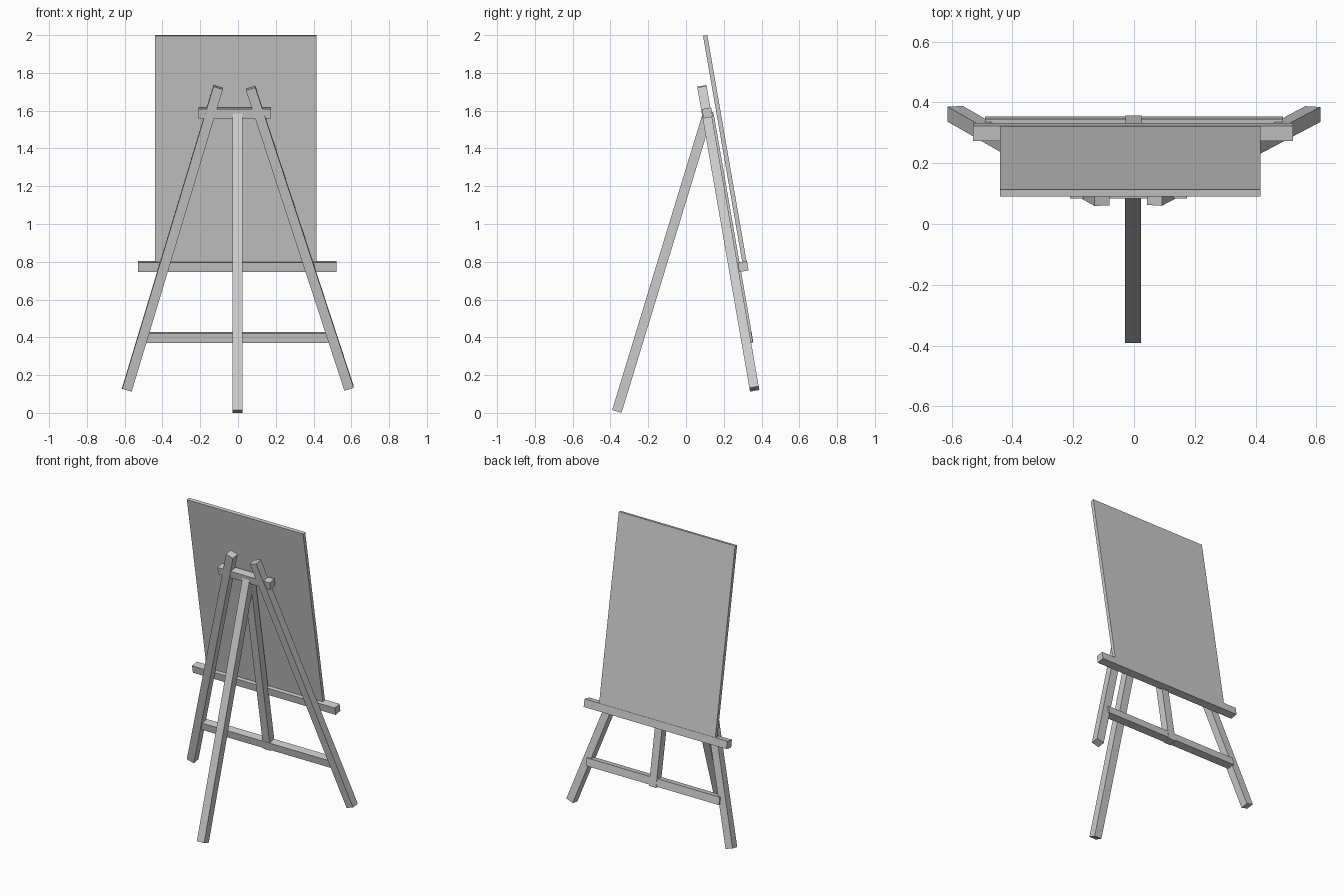
import bpy
import bmesh
from mathutils import Vector, Matrix

if "Cube" in bpy.data.objects:
    bpy.data.objects.remove(bpy.data.objects["Cube"])

SLOPE = 0.1733                              # backward lean of the easel frame
FRAME_N = Vector((0, 1, SLOPE)).normalized()


def lean(x, z, dy=0.0):
    """Point on the leaning frame plane, moved dy towards the picture side."""
    return Vector((x, 0.362 - (z - 0.126) * SLOPE + dy, z))


def beam(name, a, b, width, depth, normal=FRAME_N):
    """Rectangular bar from a to b; depth is measured along the normal."""
    axis = (b - a).normalized()
    n = (normal - axis * normal.dot(axis)).normalized()
    side = n.cross(axis)
    rot = Matrix((side, n, axis)).transposed().to_4x4()
    mat = Matrix.Translation((a + b) / 2) @ rot @ Matrix.Diagonal(
        (width, depth, (b - a).length, 1))
    bm = bmesh.new()
    bmesh.ops.create_cube(bm, size=1, matrix=mat)
    bmesh.ops.recalc_face_normals(bm, faces=bm.faces)
    mesh = bpy.data.meshes.new(name)
    bm.to_mesh(mesh)
    bm.free()
    obj = bpy.data.objects.new(name, mesh)
    bpy.context.collection.objects.link(obj)
    return obj


# splayed legs
beam("leg_left", lean(-0.588, 0.124), lean(-0.105, 1.724), 0.052, 0.05)
beam("leg_right", lean(0.588, 0.129), lean(0.067, 1.719), 0.052, 0.05)

# cross bars and centre post of the frame
beam("top_crossbar", lean(-0.21, 1.588, 0.004), lean(0.175, 1.588, 0.004), 0.05, 0.05)
beam("lower_crossbar", lean(-0.49, 0.4, 0.01), lean(0.49, 0.4, 0.01), 0.05, 0.05)
beam("centre_post", lean(-0.002, 0.368, 0.012), lean(-0.002, 1.58, 0.012), 0.052, 0.05)

# ledge and the board resting on it
beam("ledge", lean(-0.53, 0.775, 0.053), lean(0.522, 0.775, 0.053), 0.05, 0.05)
beam("board", lean(-0.012, 0.797, 0.064), lean(-0.012, 1.998, 0.064), 0.856, 0.023)

# prop leg
beam("prop_leg", Vector((-0.003, -0.366, 0.008)), Vector((-0.003, 0.12, 1.6)),
     0.053, 0.052, Vector((0, 1, 0)))
